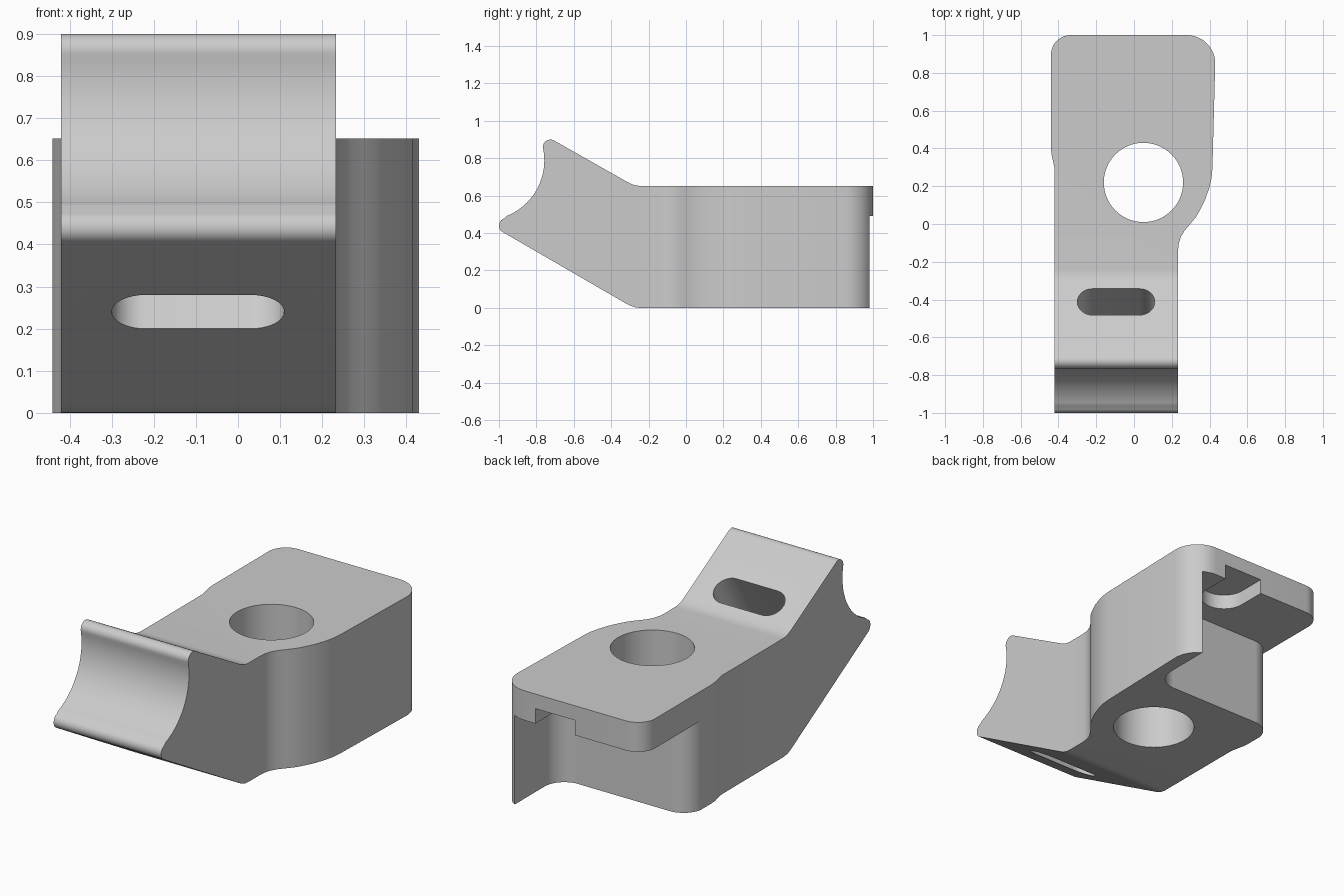
import bpy, bmesh, math
from mathutils import Vector, Matrix

cube = bpy.data.objects.get("Cube")
if cube:
    bpy.data.objects.remove(cube)

grey = bpy.data.materials.new("plain_grey")
grey.use_nodes = True
colour = (0.6, 0.6, 0.6, 1)
grey.diffuse_color = colour
grey.node_tree.nodes["Principled BSDF"].inputs["Base Color"].default_value = colour


def arc(cx, cy, r, start, end, n=12):
    """Points along a circular arc, angles in degrees."""
    return [(cx + r * math.cos(math.radians(start + (end - start) * i / n)),
             cy + r * math.sin(math.radians(start + (end - start) * i / n)))
            for i in range(n + 1)]


def prism(name, points, low, high, matrix=Matrix()):
    """Extrude a flat outline along its local z, then place it."""
    bm = bmesh.new()
    face = bm.faces.new([bm.verts.new((x, y, low)) for x, y in points])
    top = bmesh.ops.extrude_face_region(bm, geom=[face])["geom"]
    bmesh.ops.translate(bm, vec=(0, 0, high - low),
                        verts=[v for v in top if isinstance(v, bmesh.types.BMVert)])
    bm.transform(matrix)
    bmesh.ops.recalc_face_normals(bm, faces=bm.faces)
    mesh = bpy.data.meshes.new(name)
    bm.to_mesh(mesh)
    bm.free()
    mesh.materials.append(grey)
    obj = bpy.data.objects.new(name, mesh)
    bpy.context.collection.objects.link(obj)
    return obj


# Plan outline: arm at the front, wider block with rounded corners behind
plan = [(-.42, -1.2), (.233, -1.2), (.233, -.14), (.237, -.105), (.247, -.07),
        (.268, -.035), (.298, 0), (.328, .037), (.353, .08), (.378, .132),
        (.398, .19), (.41, .24), (.415, .29)]
plan += arc(.28, .85, .15, 0, 90) + arc(-.335, .895, .105, 90, 180)
plan += [(-.44, .40), (-.436, .365), (-.428, .33), (-.42, .29)]
body = prism("clamp_body", plan, -.2, 1.2)

# Side profile (y, z): sloping arm ending in a concave saddle with round lips
centre = Vector((-1.077, .788))
upper_lip, lower_lip = Vector((-.725, .86)), Vector((-.96, .44))


def angle_to(lip):
    d = lip - centre
    return math.degrees(math.atan2(d.y, d.x))


a_up, a_low = angle_to(upper_lip), angle_to(lower_lip)
side = [(1.2, 0), (1.2, .652)]
side += arc(-.237, .802, .15, 270, 240, 5)
side += arc(*upper_lip, .04, 60, 180 + a_up, 10)
side += arc(*centre, (upper_lip - centre).length - .04, a_up, a_low, 28)[1:-1]
side += arc(*lower_lip, .04, 180 + a_low, 240, 10)
side += arc(-.24, .15, .15, 240, 270, 5)
to_side = Matrix(((0, 0, 1, 0), (1, 0, 0, 0), (0, 1, 0, 0), (0, 0, 0, 1)))
side_form = prism("side_form", side, -.8, .8, to_side)

# Main bore
bore = prism("bore_cutter", arc(.05, .22, .21, 0, 360, 64)[:-1], -.3, 1.3)

# Rear undercut, leaving a thin fin on the left and a plate on top
undercut = [(-.7, .48), (-.4415, .48)] + arc(-.3215, .48, .12, 180, 90)
undercut += arc(.235, .72, .12, -90, 0) + [(.355, .98), (.355, 1.3), (-.7, 1.3)]
# The fin tip stops just short of the plate edge
undercut[-2:-2] = [(.7, .982), (.7, 1.3)]
undercut = [p for p in undercut if p != (.355, 1.3)]
rear_cut = prism("rear_undercut_cutter", undercut, -.3, .49)

# Shallow round-ended notch under the rear plate
notch = arc(.095, .845, .12, 180, 360, 24) + [(.215, 1.3), (-.025, 1.3)]
notch_cut = prism("plate_notch_cutter", notch, .4, .572)

# Slot running square through the sloping arm
slot = arc(.125, 0, .08, -90, 90, 16) + arc(-.125, 0, .08, 90, 270, 16)
slot_place = Matrix.Translation((-.095, -.553, .485)) @ Matrix.Rotation(math.radians(-30), 4, "X")
slot_cut = prism("arm_slot_cutter", slot, -.7, .7, slot_place)

for tool, mode in ((side_form, "INTERSECT"), (bore, "DIFFERENCE"), (rear_cut, "DIFFERENCE"),
                   (notch_cut, "DIFFERENCE"), (slot_cut, "DIFFERENCE")):
    mod = body.modifiers.new(tool.name, "BOOLEAN")
    mod.operation = mode
    mod.solver = "EXACT"
    mod.object = tool

# Apply the cuts and remove the tools
bpy.context.view_layer.update()
graph = bpy.context.evaluated_depsgraph_get()
mesh = bpy.data.meshes.new_from_object(body.evaluated_get(graph))
body.modifiers.clear()
body.data = mesh
for tool in (side_form, bore, rear_cut, notch_cut, slot_cut):
    bpy.data.objects.remove(tool)

bpy.ops.object.select_all(action="DESELECT")
body.select_set(True)
bpy.context.view_layer.objects.active = body
bpy.ops.object.shade_smooth_by_angle(angle=math.radians(25))
